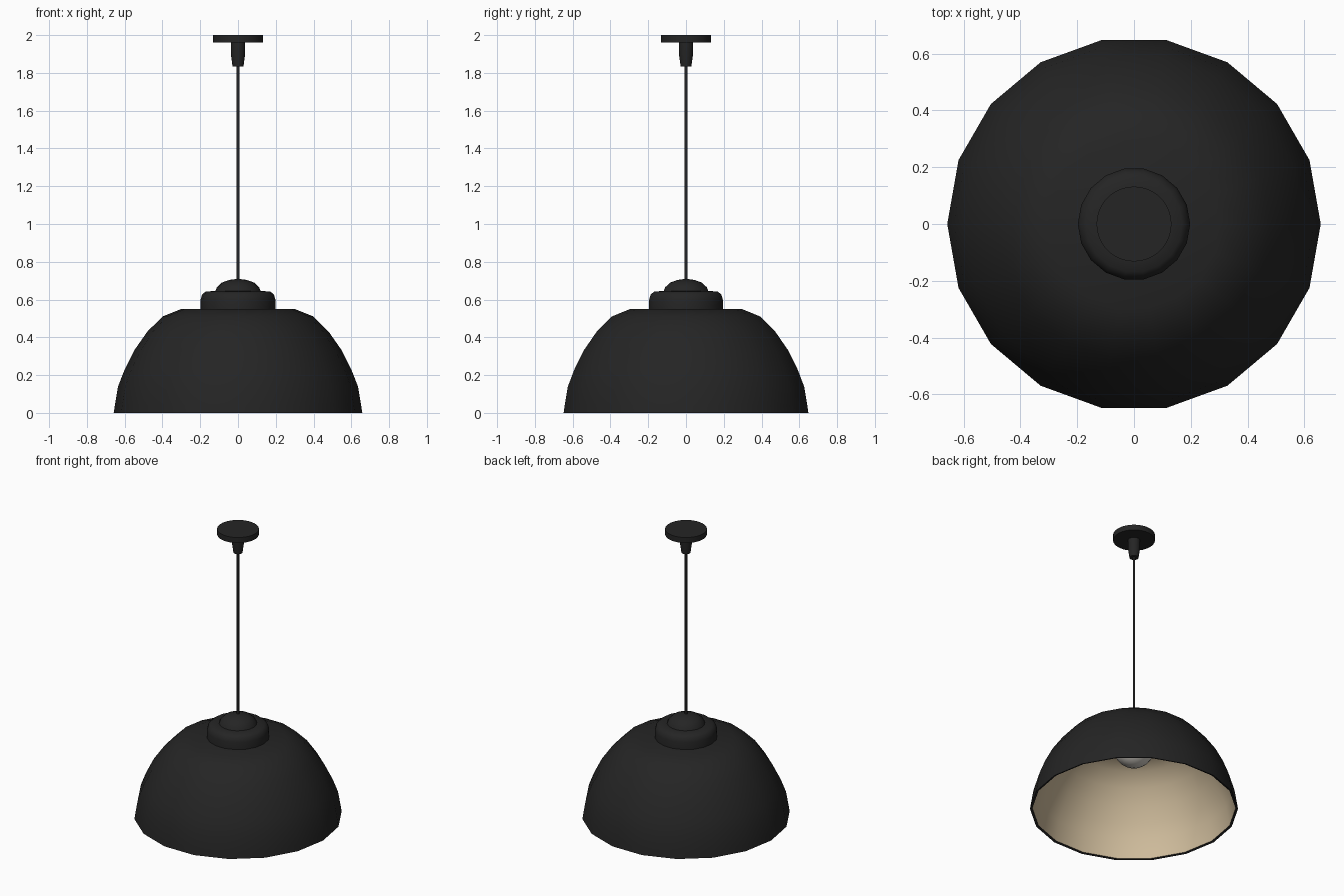
import bpy, bmesh
from math import cos, sin, pi, radians

if "Cube" in bpy.data.objects:
    bpy.data.objects.remove(bpy.data.objects["Cube"])


def material(name, rgb):
    m = bpy.data.materials.new(name)
    m.diffuse_color = (*rgb, 1)
    m.use_nodes = True
    m.node_tree.nodes["Principled BSDF"].inputs["Base Color"].default_value = m.diffuse_color
    return m


black = material("matte_black", (0.018, 0.018, 0.018))
cream = material("cream_lining", (0.62, 0.50, 0.33))
glass = material("bulb_glass", (0.6, 0.57, 0.52))


def lathe(name, profile, sides, mat, angle=40):
    """Revolve (radius, z) points about the z axis; radius 0 makes a pole."""
    bm = bmesh.new()
    rings = []
    for r, z in profile:
        n = sides if r > 0 else 1
        rings.append([bm.verts.new((r * cos(2 * pi * i / sides),
                                    r * sin(2 * pi * i / sides), z))
                      for i in range(n)])
    for a, b in zip(rings, rings[1:]):
        for i in range(sides):
            j = (i + 1) % sides
            ring = [a[i % len(a)], a[j % len(a)], b[j % len(b)], b[i % len(b)]]
            bm.faces.new(list(dict.fromkeys(ring)))
    me = bpy.data.meshes.new(name)
    bm.to_mesh(me)
    bm.free()
    me.materials.append(mat)
    ob = bpy.data.objects.new(name, me)
    bpy.context.collection.objects.link(ob)
    bpy.ops.object.select_all(action='DESELECT')
    ob.select_set(True)
    bpy.context.view_layer.objects.active = ob
    bpy.ops.object.shade_smooth_by_angle(angle=radians(angle))
    return ob


# Dome shade: outer skin with rolled rim, then the cream inside
outer = [(0.658, 0.0), (0.652, 0.04), (0.635, 0.14), (0.6, 0.23), (0.55, 0.33),
         (0.48, 0.43), (0.4, 0.51), (0.3, 0.55), (0, 0.55)]
lathe("shade", [(0.643, 0.005)] + outer, 18, black)
inner = [(0, 0.535), (0.295, 0.535), (0.392, 0.497), (0.47, 0.42), (0.538, 0.323),
         (0.587, 0.224), (0.621, 0.137), (0.637, 0.04), (0.643, 0.005)]
lathe("shade_lining", inner, 18, cream)

# Stepped cap on top of the shade
lathe("shade_cap", [(0, 0.545), (0.198, 0.545), (0.198, 0.60), (0.19, 0.627),
                    (0.17, 0.643), (0.12, 0.645), (0, 0.645)], 18, black)
lathe("cap_dome", [(0, 0.64), (0.122, 0.64), (0.112, 0.665), (0.085, 0.69),
                   (0.045, 0.704), (0, 0.71)], 18, black)

# Bulb
n = 12
lathe("bulb", [(0.13 * sin(pi * i / n) if 0 < i < n else 0,
                0.445 - 0.13 * cos(pi * i / n)) for i in range(9)]
      + [(0.07, 0.54)], 24, glass, 60)

# Cord, strain relief and ceiling plate
lathe("cord", [(0, 0.7), (0.008, 0.7), (0.008, 1.85), (0, 1.85)], 12, black)
lathe("cord_grip", [(0, 1.835), (0.029, 1.835), (0.038, 1.90), (0.038, 1.965),
                    (0, 1.965)], 18, black)
lathe("ceiling_plate", [(0, 1.962), (0.132, 1.962), (0.132, 2.0), (0, 2.0)], 40, black)
